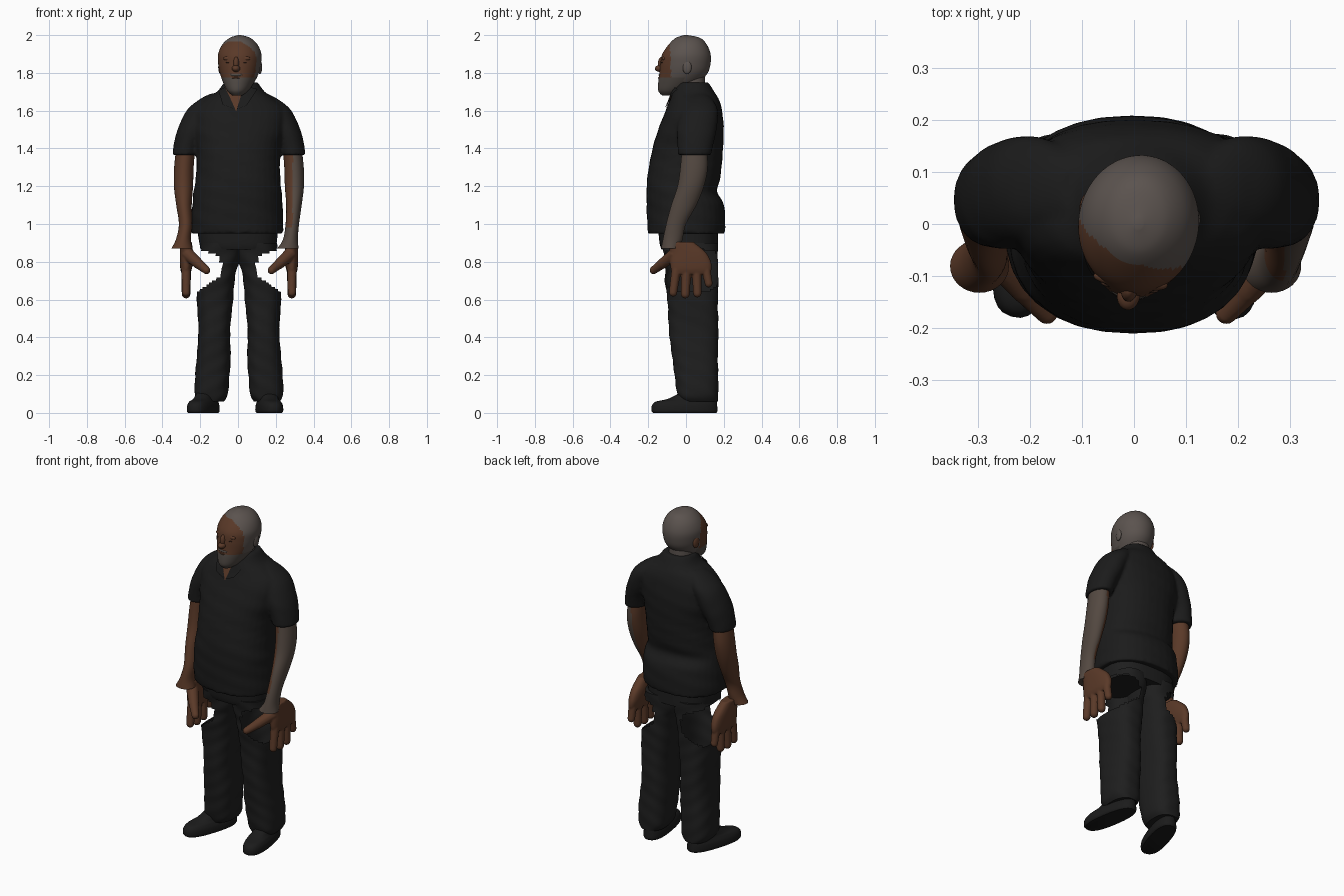
import bpy, bmesh, math
from mathutils import Matrix, Vector

cube = bpy.data.objects.get("Cube")
if cube:
    bpy.data.objects.remove(cube, do_unlink=True)


def material(name, r, g, b):
    m = bpy.data.materials.new(name)
    m.use_nodes = True
    m.diffuse_color = (r, g, b, 1)
    node = m.node_tree.nodes["Principled BSDF"]
    node.inputs["Base Color"].default_value = (r, g, b, 1)
    node.inputs["Roughness"].default_value = 0.9
    return m


SHIRT = material("black shirt cloth", 0.011, 0.011, 0.011)
PANTS = material("black trouser cloth", 0.013, 0.013, 0.013)
SHOE = material("black shoe leather", 0.011, 0.011, 0.011)
SKIN = material("brown skin", 0.102, 0.041, 0.021)
PALE = material("grey brown skin", 0.088, 0.066, 0.053)
HAIR = material("short grey hair", 0.104, 0.086, 0.077)
BEARD = material("grey beard", 0.08, 0.067, 0.058)
EYE = material("dark eye", 0.04, 0.018, 0.011)


def finish(name, bm, mats, rule=None):
    """Turn a bmesh into a smooth object, colouring its faces by the rule."""
    bmesh.ops.recalc_face_normals(bm, faces=bm.faces)
    if rule:
        for f in bm.faces:
            f.material_index = rule(f.calc_center_median())
    mesh = bpy.data.meshes.new(name)
    bm.to_mesh(mesh)
    bm.free()
    ob = bpy.data.objects.new(name, mesh)
    bpy.context.collection.objects.link(ob)
    for m in mats:
        mesh.materials.append(m)
    bpy.ops.object.select_all(action="DESELECT")
    ob.select_set(True)
    bpy.context.view_layer.objects.active = ob
    bpy.ops.object.shade_smooth_by_angle(angle=math.radians(50))
    return ob


def spline(a, b, c, d, t):
    return 0.5 * (2 * b + (c - a) * t + (2 * a - 5 * b + 4 * c - d) * t * t
                  + (3 * b - a - 3 * c + d) * t ** 3)


def loft(bm, stations, matrix=Matrix(), power=2.2, wave=0, sides=32, steps=5):
    """Skin rounded sections, each given as z, x min, x max, y min, y max."""
    last = len(stations) - 1
    sections = []
    for i in range(last):
        near = [stations[min(max(i + k, 0), last)] for k in (-1, 0, 1, 2)]
        for j in range(steps):
            sections.append([spline(*v, j / steps) for v in zip(*near)])
    sections.append(stations[-1])
    rings = []
    for z, x0, x1, y0, y1 in sections:
        ring = []
        for k in range(sides):
            a = math.tau * k / sides
            c, s = math.cos(a), math.sin(a)
            g = 1 + wave * math.sin(3 * a + z * 45) * math.sin(z * 23 + a)
            x = (x0 + x1) / 2 + g * (x1 - x0) / 2 * math.copysign(abs(c) ** (2 / power), c)
            y = (y0 + y1) / 2 + g * (y1 - y0) / 2 * math.copysign(abs(s) ** (2 / power), s)
            ring.append(bm.verts.new(matrix @ Vector((x, y, z))))
        rings.append(ring)
    for low, high in zip(rings, rings[1:]):
        for k in range(sides):
            n = (k + 1) % sides
            bm.faces.new((low[k], low[n], high[n], high[k]))
    bm.faces.new(rings[0])
    bm.faces.new(rings[-1])


def capsule(bm, p, q, r0, r1):
    """Rounded finger segment between two points."""
    p, q = Vector(p), Vector(q)
    for centre, r in ((p, r0), (q, r1)):
        bmesh.ops.create_uvsphere(bm, u_segments=12, v_segments=8, radius=r,
                                  matrix=Matrix.Translation(centre))
    turn = (q - p).to_track_quat("Z", "Y").to_matrix().to_4x4()
    bmesh.ops.create_cone(bm, cap_ends=True, segments=12, radius1=r0, radius2=r1,
                          depth=(q - p).length, matrix=Matrix.Translation((p + q) / 2) @ turn)


def fuse(ob, voxel, rounds):
    """Merge overlapping shells into one smooth skin."""
    mod = ob.modifiers.new("Fuse", "REMESH")
    mod.mode = "VOXEL"
    mod.voxel_size = voxel
    mod.use_smooth_shade = True
    mod = ob.modifiers.new("Soften", "SMOOTH")
    mod.iterations = rounds


def blob(name, centre, size, mat, matrix):
    bm = bmesh.new()
    bmesh.ops.create_uvsphere(bm, u_segments=20, v_segments=12, radius=1,
                              matrix=matrix @ Matrix.Translation(centre) @ Matrix.Diagonal((*size, 1)))
    finish(name, bm, [mat])


def side_matrix(s):
    return Matrix.Translation((0.005, 0, 0)) @ Matrix.Diagonal((s, 1, 1, 1))


# Shirt: torso and both sleeves fused together
bm = bmesh.new()
loft(bm, [(0.95, -.25, .24, -.20, .205), (1.02, -.25, .24, -.205, .207),
          (1.11, -.24, .235, -.21, .20), (1.17, -.235, .23, -.21, .165),
          (1.24, -.225, .225, -.205, .18), (1.4, -.22, .225, -.178, .197),
          (1.5, -.24, .25, -.147, .20), (1.6, -.235, .255, -.107, .19),
          (1.66, -.18, .195, -.085, .175), (1.7, -.11, .14, -.07, .15),
          (1.75, -.075, .105, -.045, .12)], power=2.3, wave=0.012)
for s in (-1, 1):
    loft(bm, [(1.365, .22, .353, -.043, .133), (1.43, .20, .343, -.046, .147),
              (1.5, .165, .325, -.048, .162), (1.6, .12, .278, -.03, .168),
              (1.66, .09, .208, -.005, .14), (1.69, .08, .15, .02, .11)],
         side_matrix(s), power=2, wave=0.01)
shirt = finish("shirt", bm, [SHIRT])
fuse(shirt, 0.01, 2)


# Neck opening and collar flaps laid on the shirt
def plate(name, corners, mat, lift):
    bm = bmesh.new()
    bm.faces.new([bm.verts.new((x, -0.3, z)) for x, z in corners])
    bmesh.ops.triangulate(bm, faces=bm.faces)
    bmesh.ops.subdivide_edges(bm, edges=bm.edges, cuts=5, use_grid_fill=True)
    ob = finish(name, bm, [mat])
    wrap = ob.modifiers.new("Lay", "SHRINKWRAP")
    wrap.target = shirt
    wrap.wrap_method = "PROJECT"
    wrap.use_project_y = True
    wrap.offset = lift
    wrap.wrap_mode = "ABOVE_SURFACE"


plate("neck_opening", [(-.01, 1.595), (.03, 1.72), (-.07, 1.72)], SKIN, 0.003)
plate("left_collar", [(-.005, 1.605), (.045, 1.625), (.10, 1.71), (.03, 1.73)], SHIRT, 0.008)
plate("right_collar", [(-.015, 1.605), (-.065, 1.72), (-.10, 1.70), (-.08, 1.63)], SHIRT, 0.008)
bm = bmesh.new()
loft(bm, [(1.6, -.07, .08, -.06, .10), (1.7, -.065, .08, -.07, .10), (1.8, -.06, .08, -.06, .10)])
finish("neck", bm, [SKIN, HAIR], lambda c: int(c.y > 0.01))

# Trousers: hips and two legs, torn open at the outer thighs
bm = bmesh.new()
loft(bm, [(.865, -.195, .20, -.13, .17), (.9, -.205, .205, -.14, .17),
          (1.0, -.22, .215, -.15, .17)], power=2.6)
for s in (-1, 1):
    loft(bm, [(.06, .08, .215, -.03, .168), (.1, .058, .235, -.045, .17),
              (.2, .05, .232, -.06, .17), (.3, .045, .222, -.075, .17),
              (.45, .045, .215, -.09, .17), (.6, .032, .222, -.10, .17),
              (.7, .022, .22, -.11, .17), (.76, .012, .215, -.11, .17),
              (.81, -.003, .21, -.115, .17), (.9, -.005, .2, -.13, .17)],
         side_matrix(s), power=2.6, wave=0.025, sides=48, steps=8)


def torn(c):
    edge = 0.095 + 1.4 * max(0, 0.73 - c.z) + 3 * max(0, c.z - 0.83)
    return 0.6 < c.z < 0.866 and abs(c.x - 0.005) > edge


holes = [f for f in bm.faces if torn(f.calc_center_median())]
bmesh.ops.delete(bm, geom=holes, context="FACES")
finish("trousers", bm, [PANTS])

turned = Matrix.Translation((.013, .03, 0)) @ Matrix.Rotation(math.radians(-8), 4, "Z")
for s, side, turn, heel, ear, flare in ((-1, "right", -17, -.183, SKIN, .03),
                                        (1, "left", 9, .165, HAIR, -.012)):
    # Shoe, toe turned outward
    bm = bmesh.new()
    place = Matrix.Translation((heel, -.005, 0)) @ Matrix.Rotation(math.radians(turn), 4, "Z")
    loft(bm, [(0, -.06, .06, -.172, .168), (.012, -.066, .066, -.18, .174),
              (.04, -.064, .064, -.177, .172), (.06, -.056, .056, -.155, .17),
              (.075, -.05, .05, -.09, .168), (.11, -.045, .045, -.02, .16)],
         place, power=2.5)
    finish(side + "_shoe", bm, [SHOE])

    # Bare forearm, greyer on the outside of the left one
    bm = bmesh.new()
    loft(bm, [(.87, .215 + flare, .328 + flare, -.132, -.03),
              (.92, .24 + flare / 2, .318 + flare / 2, -.122, -.018),
              (1.0, .247, .318, -.105, 0), (1.1, .25, .332, -.078, .055),
              (1.2, .243, .344, -.045, .095), (1.3, .24, .343, -.03, .115),
              (1.42, .23, .33, -.02, .11)], side_matrix(s), power=2)
    finish(side + "_forearm", bm, [SKIN, PALE],
           lambda c: int(c.x > 0.29 or (c.x > 0 and c.z < 0.99)))

    # Hand: palm, four fingers and a thumb fused together
    bm = bmesh.new()
    loft(bm, [(.735, .258, .302, -.07, .125), (.76, .25, .31, -.08, .135),
              (.8, .243, .313, -.085, .132), (.85, .243, .313, -.085, .105),
              (.905, .25, .31, -.10, .04)], power=2.5)
    for y0, y1, tip, r in ((-.052, -.068, .637, .022), (.002, -.004, .629, .0235),
                           (.056, .06, .633, .0225), (.106, .12, .685, .021)):
        capsule(bm, (.28, y0, .76), (.28, y1, tip), r + .003, r)
    capsule(bm, (.27, -.06, .84), (.215, -.125, .79), .034, .028)
    capsule(bm, (.215, -.125, .79), (.172, -.172, .755), .027, .021)
    bmesh.ops.transform(bm, matrix=side_matrix(s), verts=bm.verts)
    fuse(finish(side + "_hand", bm, [SKIN]), 0.005, 2)

    # Brow, eye and ear on the turned head
    blob(side + "_brow", (s * .038, -.14, 1.876), (.034, .013, .013), SKIN, turned)
    blob(side + "_eye", (s * .04, -.152, 1.855), (.016, .006, .004), EYE, turned)
    blob(side + "_ear", (s * .105, -.01, 1.83), (.012, .024, .036), ear, turned)

# Head with face, scalp and beard areas
back = turned.inverted()


def head_colour(c):
    c = back @ c
    if c.z < 1.772:
        return 2 if c.y < -0.03 else 1
    hairline = -0.07 - 0.3 * c.x - 0.5 * max(0, c.z - 1.9)
    return 0 if c.y < hairline and c.z < 1.965 else 1


bm = bmesh.new()
skull = ((1.68, .025, -.158, -.09), (1.705, .055, -.178, -.03), (1.75, .082, -.178, .04),
         (1.8, .103, -.171, .085), (1.85, .113, -.166, .10), (1.9, .114, -.156, .10),
         (1.95, .093, -.122, .08), (1.985, .055, -.085, .045), (2.0, .008, -.04, -.02))
loft(bm, [(z, -w, w, y0, y1) for z, w, y0, y1 in skull], turned, power=2, sides=72, steps=8)
finish("head", bm, [SKIN, HAIR, BEARD], head_colour)
blob("nose_bridge", (0, -.158, 1.848), (.016, .023, .038), SKIN, turned)
blob("nose_tip", (0, -.169, 1.823), (.022, .028, .018), SKIN, turned)
blob("moustache", (0, -.158, 1.789), (.038, .018, .01), BEARD, turned)
blob("lips", (0, -.166, 1.773), (.024, .013, .006), SKIN, turned)
